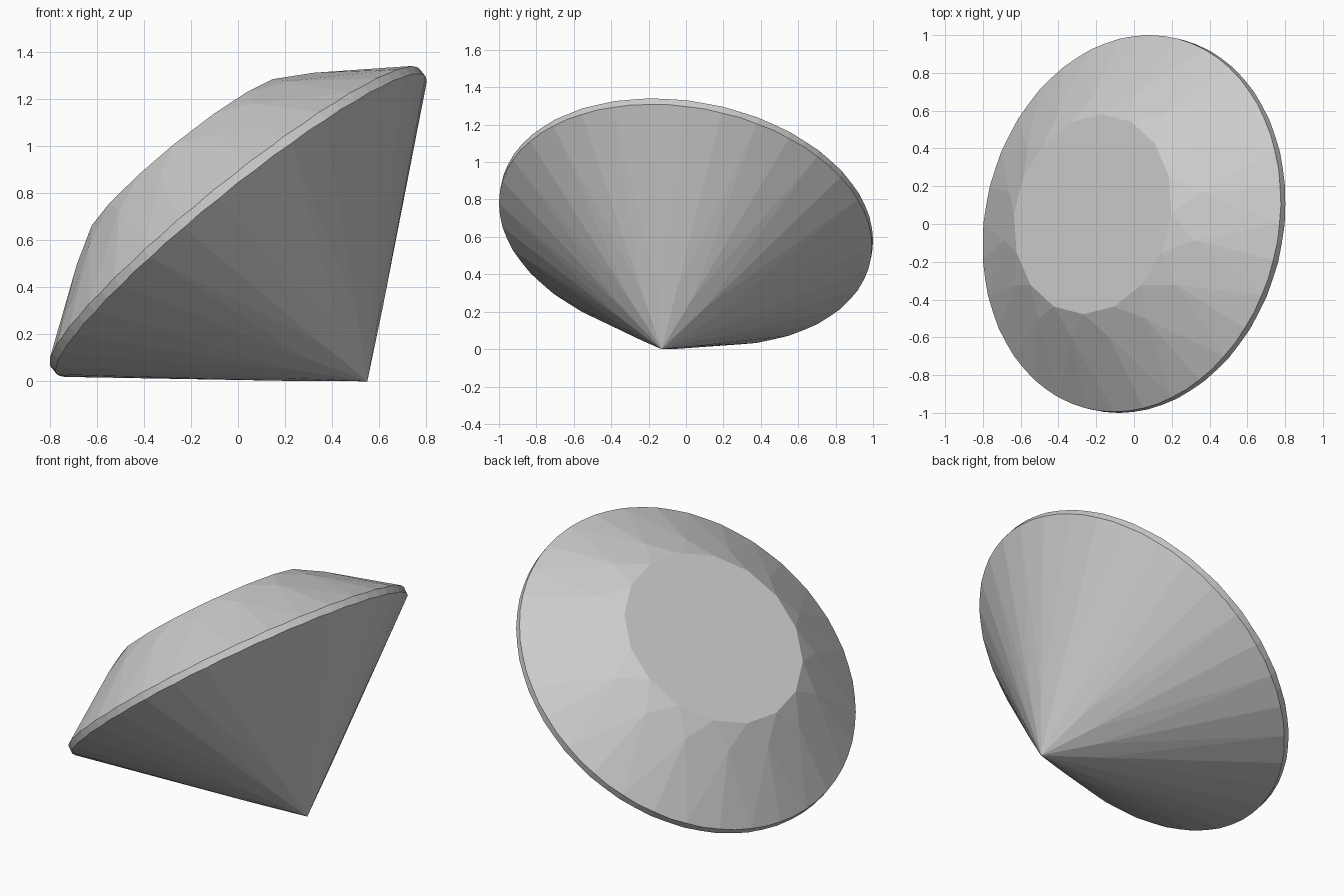
import bpy, math
from mathutils import Vector, Matrix

if "Cube" in bpy.data.objects:
    bpy.data.objects.remove(bpy.data.objects["Cube"])

N = 16                      # facet symmetry
R = 1.008                   # girdle radius
HALF = 0.022                # half girdle thickness
TABLE_R, TABLE_H = 0.535, 0.352
DEPTH = 0.884               # girdle centre to tip
SCALLOP = 0.0034            # facet waviness along the girdle

# Tilted frame: the tip rests on the ground, table vertex along "side"
axis = Vector((-0.622, 0.147, 0.769)).normalized()
side = (Vector((0, 1, 0)) - axis * axis.y).normalized()
frame = Matrix((side, axis.cross(side), axis)).transposed()
centre = axis * DEPTH + Vector((0.55, -0.13, 0))

verts, faces = [], []


def add(r, h, sector):
    a = 2 * math.pi * sector / N
    verts.append(centre + frame @ Vector((r * math.cos(a), r * math.sin(a), h)))
    return len(verts) - 1


def ring(r, h, count, offset=0.0, wave=0.0):
    return [add(r, h + (wave if j % 2 else 0), j * N / count + offset)
            for j in range(count)]


# Inner rings sit on the kite planes so that every kite is flat
c = math.cos(math.pi / N)
STAR_R, PAV_R = 0.66, 0.25
star_h = TABLE_H - (TABLE_H - HALF) * (STAR_R * c - TABLE_R) / (R - TABLE_R)
pav_h = -DEPTH + (DEPTH - HALF) * PAV_R * c / R

table = ring(TABLE_R, TABLE_H, N)
star = ring(STAR_R, star_h, N, 0.5)
top = ring(R, HALF, 4 * N, 0, -SCALLOP)
low = ring(R, -HALF, 4 * N, 0, SCALLOP)
pav = ring(PAV_R, pav_h, N, 0.5)
tip = add(0, -DEPTH, 0)

faces.append(table)
for k in range(N):
    n = (k + 1) % N
    T = [top[(4 * k + i) % (4 * N)] for i in range(5)]
    L = [low[(4 * k + i) % (4 * N)] for i in range(5)]
    # Crown: star, kite and upper girdle facets
    faces.append((table[n], table[k], star[k]))
    faces.append((table[k], star[k - 1], T[0], star[k]))
    faces.append((star[k], T[0], T[1], T[2]))
    faces.append((star[k], T[2], T[3], T[4]))
    # Girdle band
    for i in range(4):
        faces.append((L[i], L[i + 1], T[i + 1], T[i]))
    # Pavilion: main and lower girdle facets
    faces.append((tip, pav[k], L[0], pav[k - 1]))
    faces.append((pav[k], L[2], L[1], L[0]))
    faces.append((pav[k], L[4], L[3], L[2]))

mesh = bpy.data.meshes.new("cut_gem")
mesh.from_pydata(verts, [], faces)
mesh.validate()
mesh.update()
gem = bpy.data.objects.new("cut_gem", mesh)
bpy.context.collection.objects.link(gem)
